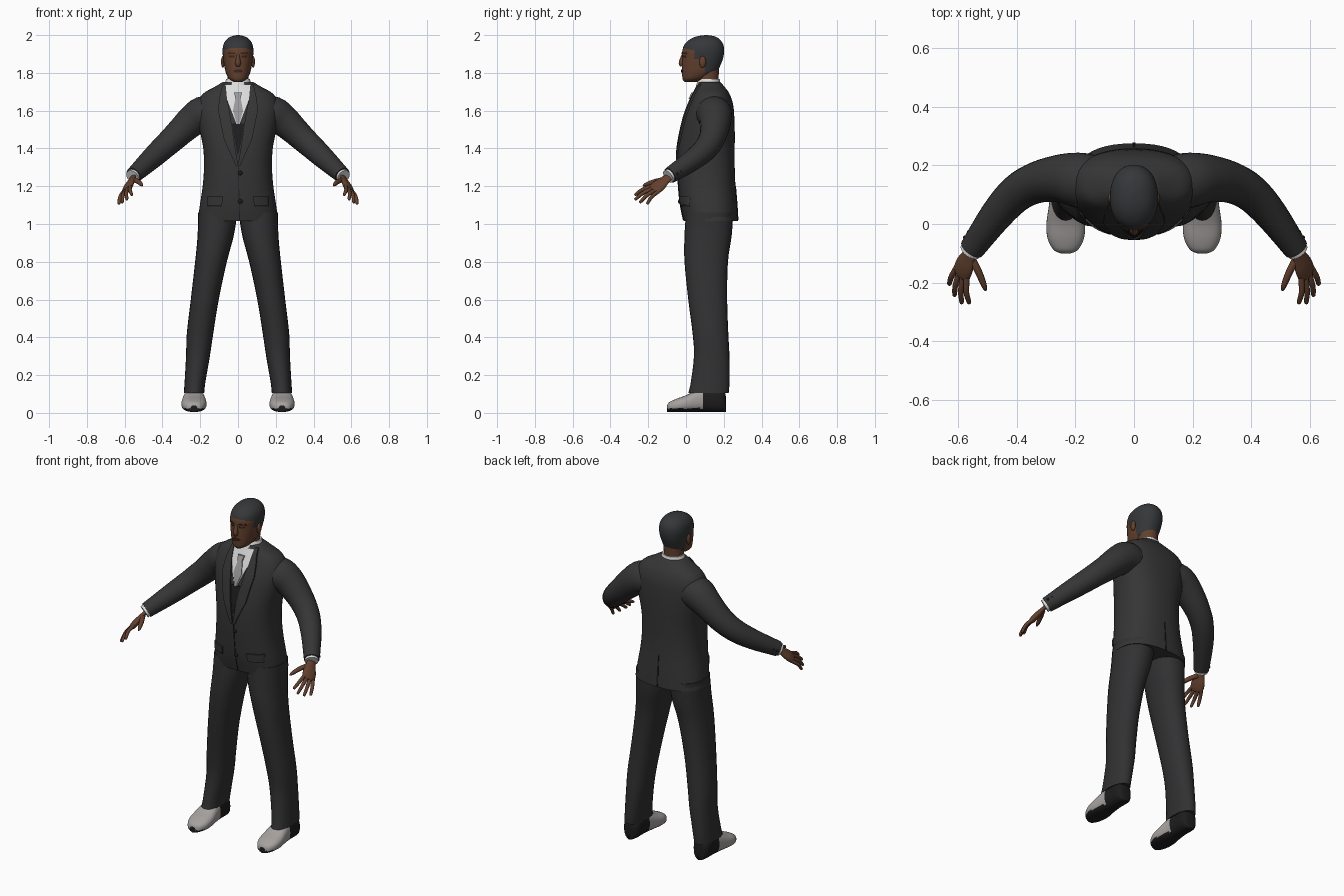
import bpy, bmesh, math
from mathutils import Vector as V

if "Cube" in bpy.data.objects:
    bpy.data.objects.remove(bpy.data.objects["Cube"])


def material(name, c):
    m = bpy.data.materials.new(name)
    m.diffuse_color = (*c, 1)
    m.use_nodes = True
    m.node_tree.nodes["Principled BSDF"].inputs["Base Color"].default_value = m.diffuse_color
    return m


SUIT = material("charcoal jacket", (0.036, 0.036, 0.037))
TROUSER = material("charcoal trousers", (0.031, 0.031, 0.033))
DARK = material("near black", (0.012, 0.012, 0.013))
SKIN = material("brown skin", (0.125, 0.052, 0.028))
DEEP = material("dark brown", (0.045, 0.018, 0.011))
HAIR = material("dark hair", (0.036, 0.038, 0.040))
SHIRT = material("white shirt", (0.72, 0.72, 0.72))
TIE = material("grey tie", (0.32, 0.32, 0.33))
SHOE = material("light grey shoe", (0.38, 0.36, 0.35))


def smooth(rows, k=4):
    """Catmull-Rom subdivision of a list of number rows."""
    out = []
    for i in range(len(rows) - 1):
        a, b, c, d = (rows[max(0, min(len(rows) - 1, i + j))] for j in (-1, 0, 1, 2))
        for s in range(k):
            t = s / k
            out.append([q + 0.5 * t * (r - p + t * (2*p - 5*q + 4*r - w + t * (3*(q - r) + w - p)))
                        for p, q, r, w in zip(a, b, c, d)])
    return out + [list(rows[-1])]


def finish(name, bm, mats, rule=None, mirror=False, angle=50):
    bmesh.ops.recalc_face_normals(bm, faces=bm.faces)
    me = bpy.data.meshes.new(name)
    bm.to_mesh(me)
    bm.free()
    for m in mats:
        me.materials.append(m)
    for f in me.polygons:
        f.use_smooth = True
        if rule:
            f.material_index = rule(f.center)
    me.set_sharp_from_angle(angle=math.radians(angle))
    ob = bpy.data.objects.new(name, me)
    bpy.context.collection.objects.link(ob)
    if mirror:
        ob.modifiers.new("mirror", 'MIRROR').use_mirror_merge = False
    return ob


def loft(name, rings, mats, p=2.0, n=24, **kw):
    """Skin closed superellipse rings given as (centre, u, v)."""
    bm = bmesh.new()
    loops = []
    for c, u, v in rings:
        loop = []
        for i in range(n):
            a = 2 * math.pi * i / n
            ca, sa = math.cos(a), math.sin(a)
            loop.append(bm.verts.new(c + u * math.copysign(abs(ca) ** (2 / p), ca)
                                     + v * math.copysign(abs(sa) ** (2 / p), sa)))
        loops.append(loop)
    for a, b in zip(loops, loops[1:]):
        for i in range(n):
            bm.faces.new((a[i], a[(i + 1) % n], b[(i + 1) % n], b[i]))
    bm.faces.new(loops[0])
    bm.faces.new(loops[-1])
    return finish(name, bm, mats, **kw)


def stack(name, rows, mats, cx=0, **kw):
    """Horizontal rings from rows (z, half width, front y, back y[, x])."""
    rings = [(V((r[4] if len(r) > 4 else cx, (r[2] + r[3]) / 2, r[0])),
              V((r[1], 0, 0)), V((0, (r[3] - r[2]) / 2, 0))) for r in rows]
    return loft(name, rings, mats, **kw)


def tube(name, pts, mats, side=(0, 0, 1), flat=1.0, **kw):
    """Tube through (x, y, z, radius); flat scales it across the side vector."""
    P = [V(p[:3]) for p in pts]
    rings = []
    for i, p in enumerate(pts):
        t = (P[min(i + 1, len(P) - 1)] - P[max(i - 1, 0)]).normalized()
        u = V(side)
        u = (u - t * u.dot(t)).normalized()
        rings.append((P[i], u * p[3], t.cross(u) * p[3] * flat))
    return loft(name, rings, mats, **kw)


def surface(rows, x, z, p, back=False):
    """y of the stacked body surface at (x, z)."""
    z = max(rows[0][0], min(rows[-1][0], z))
    for a, b in zip(rows, rows[1:]):
        if z <= b[0]:
            t = (z - a[0]) / (b[0] - a[0])
            _, w, f, k = (q + t * (r - q) for q, r in zip(a, b))
            break
    d = (k - f) / 2 * max(0, 1 - abs(x / w) ** p) ** (1 / p)
    return (f + k) / 2 + (d if back else -d)


def plate(name, rows, p, edges, off, mat, nx=6, nz=8, back=False, **kw):
    """Thin patch over a body; edges are (z, x left, x right), low to high."""
    bm = bmesh.new()
    e = smooth(edges, 1) if len(edges) > 2 else edges
    lines = []
    for a, b in zip(e, e[1:]):
        for k in range(nz + (b is e[-1])):
            lines.append([q + k / nz * (r - q) for q, r in zip(a, b)])
    s = 1 if back else -1
    grid = []
    for z, l, r in lines:
        xs = [l + (r - l) * i / nx for i in range(nx + 1)]
        ys = [surface(rows, x, z, p, back) for x in xs]
        grid.append([[bm.verts.new((x, y + s * o, z)) for x, y in zip(xs, ys)] for o in (off, -0.002)])
    for a, b in zip(grid, grid[1:]):
        for lay in (0, 1):
            for i in range(nx):
                bm.faces.new((a[lay][i], a[lay][i + 1], b[lay][i + 1], b[lay][i]))
        for i in (0, nx):
            bm.faces.new((a[0][i], a[1][i], b[1][i], b[0][i]))
    for g in (grid[0], grid[-1]):
        for i in range(nx):
            bm.faces.new((g[0][i], g[0][i + 1], g[1][i + 1], g[1][i]))
    return finish(name, bm, [mat], **kw)


def ball(name, c, r, mat, **kw):
    bm = bmesh.new()
    bmesh.ops.create_uvsphere(bm, u_segments=12, v_segments=8, radius=1)
    for v in bm.verts:
        v.co = V([c[i] + v.co[i] * r[i] for i in range(3)])
    return finish(name, bm, [mat], **kw)


# Jacket body
B = smooth([(1.015, .213, -.012, .275), (1.10, .202, -.03, .27), (1.20, .187, -.04, .262),
            (1.30, .18, -.045, .258), (1.40, .184, -.042, .258), (1.50, .203, -.025, .258),
            (1.58, .215, -.005, .255), (1.64, .212, .018, .248), (1.69, .185, .04, .23),
            (1.725, .125, .055, .205), (1.752, .08, .065, .182)])
BP = 2.4
stack("jacket", B, [SUIT], p=BP, n=48)
plate("shirt_front", B, BP, [(1.53, -.008, .008), (1.66, -.058, .058), (1.735, -.068, .068)], .004, SHIRT)
plate("tie", B, BP, [(1.53, -.006, .006), (1.60, -.027, .027), (1.665, -.014, .014)], .008, TIE)
plate("tie_knot", B, BP, [(1.663, -.013, .013), (1.695, -.021, .021)], .014, TIE)
plate("vest", B, BP, [(1.37, -.004, .004), (1.53, -.034, .034), (1.535, -.01, .01)], .003, DARK)
plate("lapel", B, BP, [(1.31, .0, .012), (1.45, .022, .075), (1.60, .045, .105),
                       (1.66, .058, .10), (1.742, .066, .082)], .009, SUIT, mirror=True)
plate("front_edge", B, BP, [(1.02, .006, .010), (1.31, .0, .004)], .003, DARK, nx=1)
plate("pocket_flap", B, BP, [(1.10, .085, .165), (1.145, .08, .165)], .009, SUIT, mirror=True)
plate("pocket_shadow", B, BP, [(1.092, .085, .165), (1.10, .085, .165)], .003, DARK, nz=2, mirror=True)
plate("back_vent", B, BP, [(1.02, -.005, .005), (1.20, -.002, .002)], .003, DARK, nx=2, back=True)
for z in (1.27, 1.12):
    ball("jacket_button", (.012, surface(B, .012, z, BP) - .003, z), (.012, .006, .012), DARK)

# Shirt collar and neck
stack("shirt_collar", [(1.70, .085, .045, .19), (1.74, .072, .055, .184), (1.768, .062, .068, .178)], [SHIRT])
stack("neck", [(1.70, .06, .06, .17), (1.76, .055, .062, .172), (1.83, .056, .05, .175)], [SKIN])

# Sleeves with cuffs and small buttons
arm = smooth([(.13, .14, 1.585, .092), (.19, .15, 1.58, .094), (.25, .155, 1.54, .083),
              (.33, .142, 1.465, .071), (.40, .105, 1.40, .064), (.47, .03, 1.335, .056),
              (.553, -.085, 1.258, .043)])
tube("sleeve", arm, [SUIT], mirror=True)
tube("cuff", [(.54, -.067, 1.27, .036), (.56, -.095, 1.251, .037)], [SHIRT], mirror=True)
for k in range(3):
    q = V((.515, -.035, 1.29)) + k * V((.013, -.018, -.012)) + V((.8, .55, 0)) * .045
    ball("sleeve_button", q, (.007, .007, .007), DARK, mirror=True)

# Hands
across = V((.59, .65, -.47))
knuckle = V((.588, -.165, 1.185))
tube("palm", smooth([(.55, -.08, 1.257, .024), (.563, -.108, 1.235, .028), (.577, -.14, 1.207, .039),
                     (.588, -.165, 1.185, .038), (.593, -.175, 1.176, .028)]), [SKIN],
     side=across, flat=.45, mirror=True)
tips = {"index": (.562, -.272, 1.152), "middle": (.588, -.272, 1.128),
        "ring": (.613, -.246, 1.112), "little": (.631, -.207, 1.105)}
for k, (nm, tip) in enumerate(tips.items()):
    a, b = knuckle + across * (-.029 + .019 * k), V(tip)
    m = (a + b) / 2 + V((.006, -.004, .006))
    tube(nm + "_finger", smooth([(*a, .011), (*m, .010), (*b.lerp(m, .15), .008), (*b, .003)]),
         [SKIN], n=10, mirror=True)
tube("thumb", smooth([(.556, -.115, 1.235, .014), (.53, -.165, 1.225, .013),
                      (.512, -.21, 1.21, .010), (.506, -.228, 1.202, .003)]), [SKIN], n=10, mirror=True)

# Trousers
stack("trouser_leg", smooth([(.105, .054, .012, .226, .233), (.16, .055, .025, .23, .228),
                             (.30, .063, .042, .23, .212), (.42, .07, .035, .224, .201),
                             (.60, .074, .012, .218, .176), (.80, .084, -.008, .222, .143),
                             (.94, .096, -.008, .242, .118), (1.06, .104, .0, .25, .107)]),
      [TROUSER], p=2.2, mirror=True)

# Shoes: grey upper, dark heel and sole
shoe = smooth([(-.1, .018, .035), (-.088, .042, .052), (-.05, .062, .07), (0, .066, .088), (.06, .058, .118),
               (.12, .051, .13), (.18, .05, .125), (.205, .036, .105), (.211, .015, .08)])
loft("shoe", [(V((.233, y, .005 + h / 2)), V((w, 0, 0)), V((0, 0, h / 2))) for y, w, h in shoe],
     [SHOE, DARK], p=2.5, n=32, mirror=True,
     rule=lambda c: int(c.z < .024 or c.y > .095))

# Head: hair and skin split by hairline
H = smooth([(1.752, .022, -.008, .06), (1.768, .047, -.018, .10), (1.80, .064, -.021, .16),
            (1.84, .073, -.021, .182), (1.88, .079, -.02, .197), (1.92, .082, -.019, .202),
            (1.955, .075, -.005, .195), (1.98, .057, .025, .175), (1.994, .033, .06, .15),
            (2.0, .006, .1, .115)], 6)


def hairline(c):
    top = c.z > 1.935 - .35 * max(0, abs(c.x) - .03)
    sideburn = c.y > .045 and c.z > 1.872
    nape = c.y > .10 and c.z > 1.795
    return int(top or sideburn or nape)


stack("head", H, [SKIN, HAIR], p=2.2, n=64, rule=hairline)
ball("ear", (.08, .088, 1.858), (.010, .018, .031), SKIN, mirror=True)
tube("nose", smooth([(0, -.013, 1.90, .007), (0, -.021, 1.875, .011), (0, -.024, 1.852, .015),
                     (0, -.019, 1.838, .012)]), [SKIN], side=(1, 0, 0), n=14)
plate("eyebrow", H, 2.2, [(1.900, .013, .056), (1.908, .016, .052)], .004, DEEP, nz=2, mirror=True)
plate("eye", H, 2.2, [(1.882, .02, .046), (1.892, .018, .048)], .002, DEEP, nz=2, mirror=True)
plate("lips", H, 2.2, [(1.802, -.016, .016), (1.81, -.027, .027), (1.818, -.014, .014)], .005, DEEP, nz=2)
